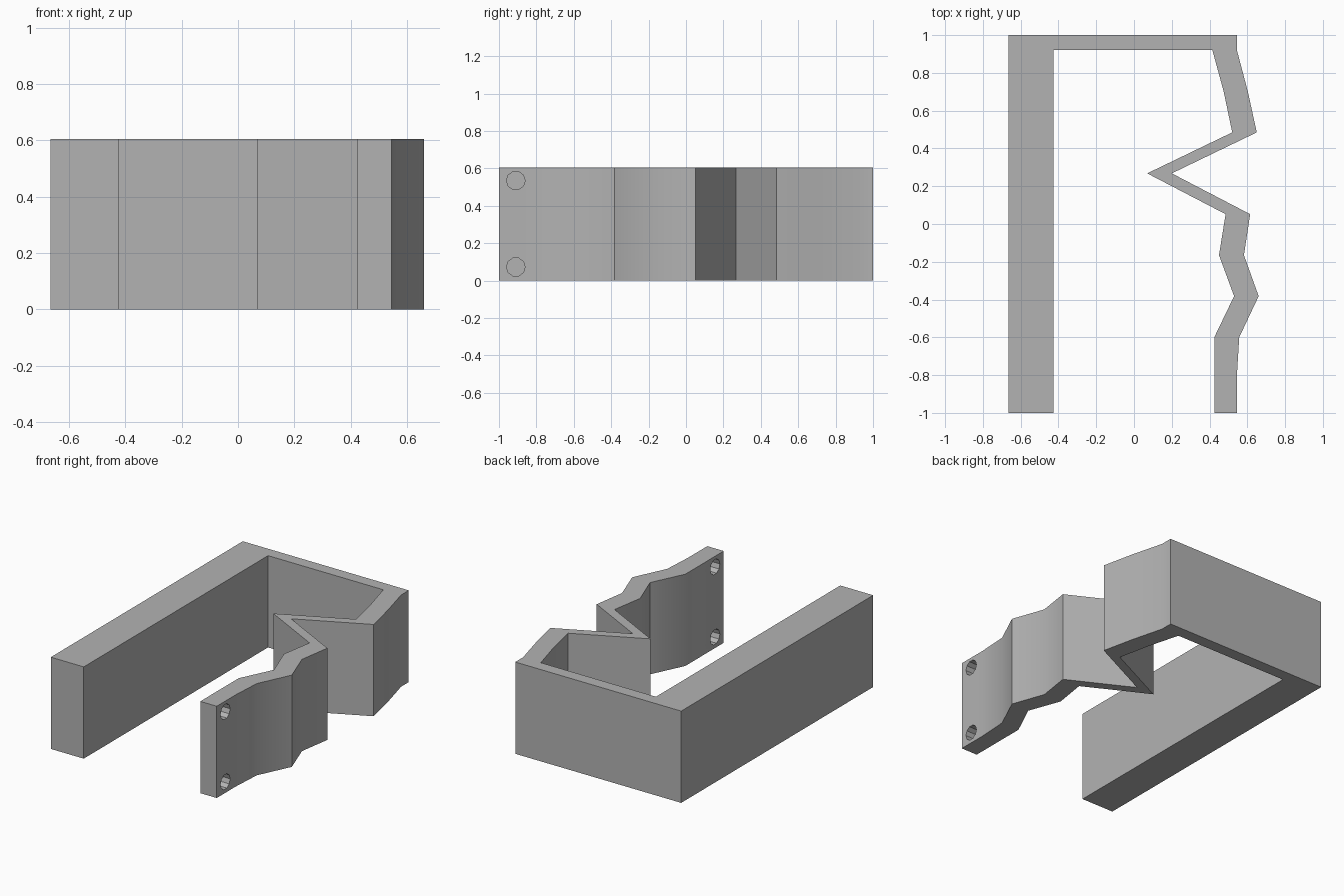
import bpy, bmesh, math
from mathutils import Matrix

cube = bpy.data.objects.get("Cube")
if cube:
    bpy.data.objects.remove(cube, do_unlink=True)

HEIGHT = 0.605

grey = bpy.data.materials.new("plain grey")
grey.use_nodes = True
colour = (0.45, 0.45, 0.45, 1)
grey.diffuse_color = colour
grey.node_tree.nodes["Principled BSDF"].inputs["Base Color"].default_value = colour


def make_object(name, bm):
    bmesh.ops.recalc_face_normals(bm, faces=bm.faces)
    mesh = bpy.data.meshes.new(name)
    bm.to_mesh(mesh)
    bm.free()
    mesh.materials.append(grey)
    obj = bpy.data.objects.new(name, mesh)
    bpy.context.collection.objects.link(obj)
    return obj


# Plan outline: thick bar, back wall, then the folded spring arm
bar_and_wall = [(-0.425, -1), (-0.425, 0.92)]
arm_inside = [(0.415, 0.92), (0.475, 0.7), (0.52, 0.485), (0.07, 0.268),
              (0.485, 0.052), (0.45, -0.165), (0.53, -0.382),
              (0.425, -0.6), (0.425, -1)]
arm_outside = [(0.545, -1), (0.545, -0.8), (0.557, -0.6), (0.66, -0.382),
               (0.582, -0.165), (0.615, 0.052), (0.2, 0.268),
               (0.65, 0.485), (0.603, 0.7), (0.545, 0.92)]
back_corners = [(0.545, 1), (-0.665, 1), (-0.665, -1)]
outline = bar_and_wall + arm_inside + arm_outside + back_corners

bm = bmesh.new()
base = bm.faces.new([bm.verts.new((x, y, 0)) for x, y in outline])
top = bmesh.ops.extrude_face_region(bm, geom=[base], use_keep_orig=True)["geom"]
bmesh.ops.translate(bm, vec=(0, 0, HEIGHT),
                    verts=[v for v in top if isinstance(v, bmesh.types.BMVert)])
clip = make_object("spring_clip", bm)

# Two screw holes through the free end of the arm
bm = bmesh.new()
for z in (0.073, 0.535):
    place = Matrix.Translation((0.485, -0.91, z)) @ Matrix.Rotation(math.pi / 2, 4, "Y")
    bmesh.ops.create_cone(bm, cap_ends=True, segments=10, radius1=0.05,
                          radius2=0.05, depth=0.3, matrix=place)
cutter = make_object("hole_cutter", bm)
cutter.hide_render = True
cutter.hide_set(True)

holes = clip.modifiers.new("screw holes", "BOOLEAN")
holes.operation = "DIFFERENCE"
holes.solver = "EXACT"
holes.object = cutter

# Apply the cut, then smooth the gentle bends only
bpy.ops.object.select_all(action="DESELECT")
clip.select_set(True)
bpy.context.view_layer.objects.active = clip
bpy.ops.object.modifier_apply(modifier=holes.name)
bpy.data.objects.remove(cutter, do_unlink=True)
bpy.ops.object.shade_smooth_by_angle(angle=math.radians(33))
